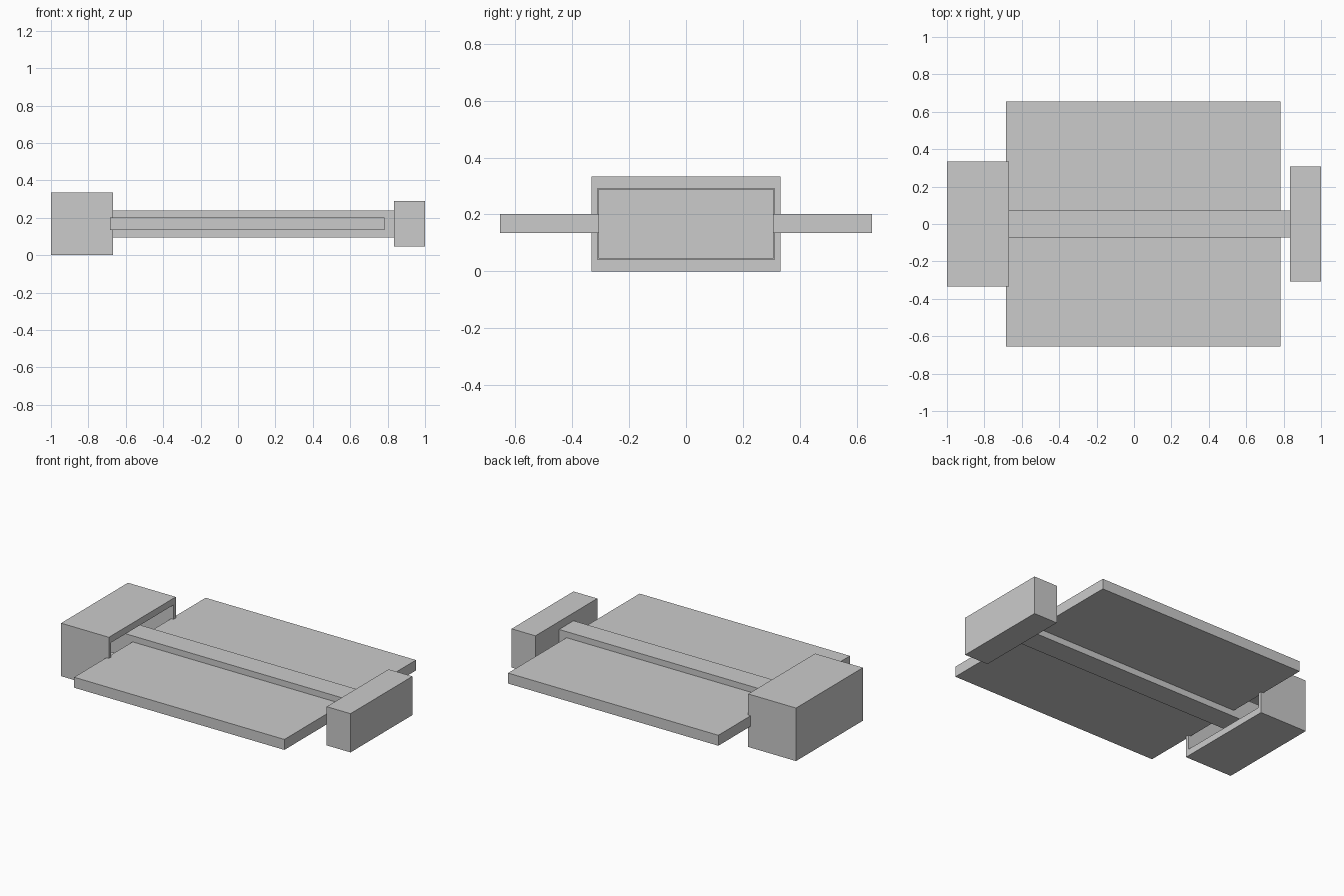
import bpy, bmesh

if "Cube" in bpy.data.objects:
    bpy.data.objects.remove(bpy.data.objects["Cube"])


def box(name, x, y, z):
    """Box from (min, max) ranges on each axis."""
    bm = bmesh.new()
    bmesh.ops.create_cube(bm, size=1)
    for v in bm.verts:
        v.co = [r[0] if c < 0 else r[1] for c, r in zip(v.co, (x, y, z))]
    me = bpy.data.meshes.new(name)
    bm.to_mesh(me)
    bm.free()
    ob = bpy.data.objects.new(name, me)
    bpy.context.collection.objects.link(ob)
    return ob


# Large end block, hollowed out from its inner (+x) side
housing = box("end_housing", (-1, -0.667), (-0.333, 0.333), (0, 0.334))
bm = bmesh.new()
bm.from_mesh(housing.data)
bm.normal_update()
mouth = max(bm.faces, key=lambda f: f.calc_center_median().x)
bmesh.ops.inset_region(bm, faces=[mouth], thickness=0.022)
for v in mouth.verts:
    v.co.z = 0.042 if v.co.z < 0.167 else 0.292
    v.co.y = -0.311 if v.co.y < 0 else 0.311
pocket = bmesh.ops.extrude_discrete_faces(bm, faces=[mouth])["faces"][0]
bmesh.ops.translate(bm, verts=pocket.verts, vec=(-0.31, 0, 0))
bmesh.ops.recalc_face_normals(bm, faces=bm.faces)
bm.to_mesh(housing.data)
bm.free()

# Small solid end block
box("end_cap", (0.834, 1), (-0.308, 0.308), (0.045, 0.289))

# Central bar joining the two blocks
box("central_bar", (-0.977, 0.834), (-0.072, 0.072), (0.095, 0.239))

# Flat side panels, mirrored about the bar
for side, y in (("front", (-0.655, -0.072)), ("back", (0.072, 0.655))):
    box(side + "_panel", (-0.684, 0.782), y, (0.135, 0.201))
